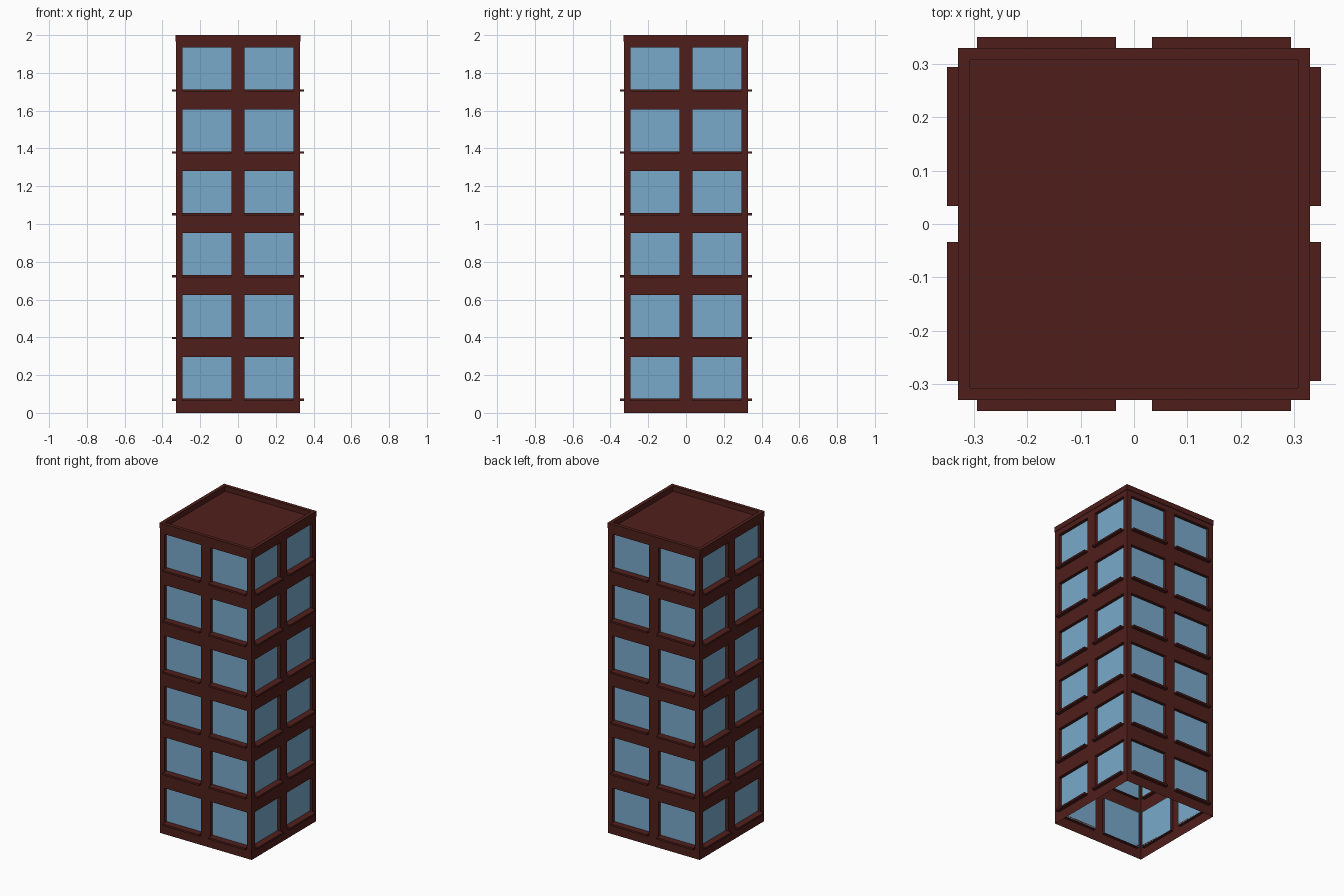
import bpy, bmesh, math
from mathutils import Matrix

if "Cube" in bpy.data.objects:
    bpy.data.objects.remove(bpy.data.objects["Cube"])

W, RIM = 0.327, 0.33             # wall and parapet half widths
TOP, WALL_TOP = 2.0, 1.967
IN, OUT = 0.034, 0.294           # window edges either side of the middle pier
FLOORS, PITCH, SILL, HEAD = 6, 0.3275, 0.063, 0.297
DEPTH, LEDGE, THICK = 0.02, 0.35, 0.012


def material(name, rgb):
    m = bpy.data.materials.new(name)
    m.diffuse_color = (*rgb, 1)
    m.use_nodes = True
    m.node_tree.nodes["Principled BSDF"].inputs["Base Color"].default_value = m.diffuse_color
    return m


brick = material("dark_red", (0.078, 0.0137, 0.011))
blue = material("window_blue", (0.19, 0.40, 0.60))


def finish(name, bm, mat):
    bmesh.ops.remove_doubles(bm, verts=bm.verts, dist=1e-5)
    me = bpy.data.meshes.new(name)
    bm.to_mesh(me)
    bm.free()
    me.materials.append(mat)
    bpy.context.collection.objects.link(bpy.data.objects.new(name, me))


def four_sides(bm):
    # repeat the front on the other three sides
    geom = list(bm.verts) + list(bm.edges) + list(bm.faces)
    for k in (1, 2, 3):
        d = bmesh.ops.duplicate(bm, geom=geom)["geom"]
        bmesh.ops.rotate(bm, verts=[v for v in d if isinstance(v, bmesh.types.BMVert)],
                         cent=(0, 0, 0), matrix=Matrix.Rotation(k * math.pi / 2, 3, 'Z'))


def quad(bm, *pts):
    bm.faces.new([bm.verts.new(p) for p in pts])


def box(bm, x0, x1, y0, y1, z0, z1):
    m = Matrix.LocRotScale(((x0 + x1) / 2, (y0 + y1) / 2, (z0 + z1) / 2), None,
                           (x1 - x0, y1 - y0, z1 - z0))
    bmesh.ops.create_cube(bm, size=1, matrix=m)


walls, glass, sills = bmesh.new(), bmesh.new(), bmesh.new()
xs = [-W, -OUT, -IN, IN, OUT, W]
zs = [0]
for f in range(FLOORS):
    zs += [SILL + f * PITCH, HEAD + f * PITCH]
zs.append(WALL_TOP)
back = -W + DEPTH

# front wall grid: solid cells, or a recessed window with reveals and a sill
for i, (x0, x1) in enumerate(zip(xs, xs[1:])):
    for j, (z0, z1) in enumerate(zip(zs, zs[1:])):
        if i % 2 == 0 or j % 2 == 0:
            quad(walls, (x0, -W, z0), (x1, -W, z0), (x1, -W, z1), (x0, -W, z1))
            continue
        ring = [(x0, z0), (x1, z0), (x1, z1), (x0, z1)]
        for (a, b), (c, d) in zip(ring, ring[1:] + ring[:1]):
            quad(walls, (a, -W, b), (c, -W, d), (c, back, d), (a, back, b))
        quad(glass, *[(x, back, z) for x, z in ring])
        box(sills, x0, x1, -LEDGE, back, z0, z0 + THICK)

for name, bm, mat in (("walls", walls, brick), ("window_panes", glass, blue),
                      ("window_sills", sills, brick)):
    four_sides(bm)
    finish(name, bm, mat)

# parapet rim around a sunken roof
bm = bmesh.new()
inner = 0.307
profile = [(W, WALL_TOP), (RIM, WALL_TOP), (RIM, TOP), (inner, TOP), (inner, WALL_TOP)]
for (a, z0), (b, z1) in zip(profile, profile[1:]):
    quad(bm, (-a, -a, z0), (a, -a, z0), (b, -b, z1), (-b, -b, z1))
four_sides(bm)
quad(bm, *[(x * inner, y * inner, WALL_TOP) for x, y in ((-1, -1), (1, -1), (1, 1), (-1, 1))])
finish("roof_parapet", bm, brick)
